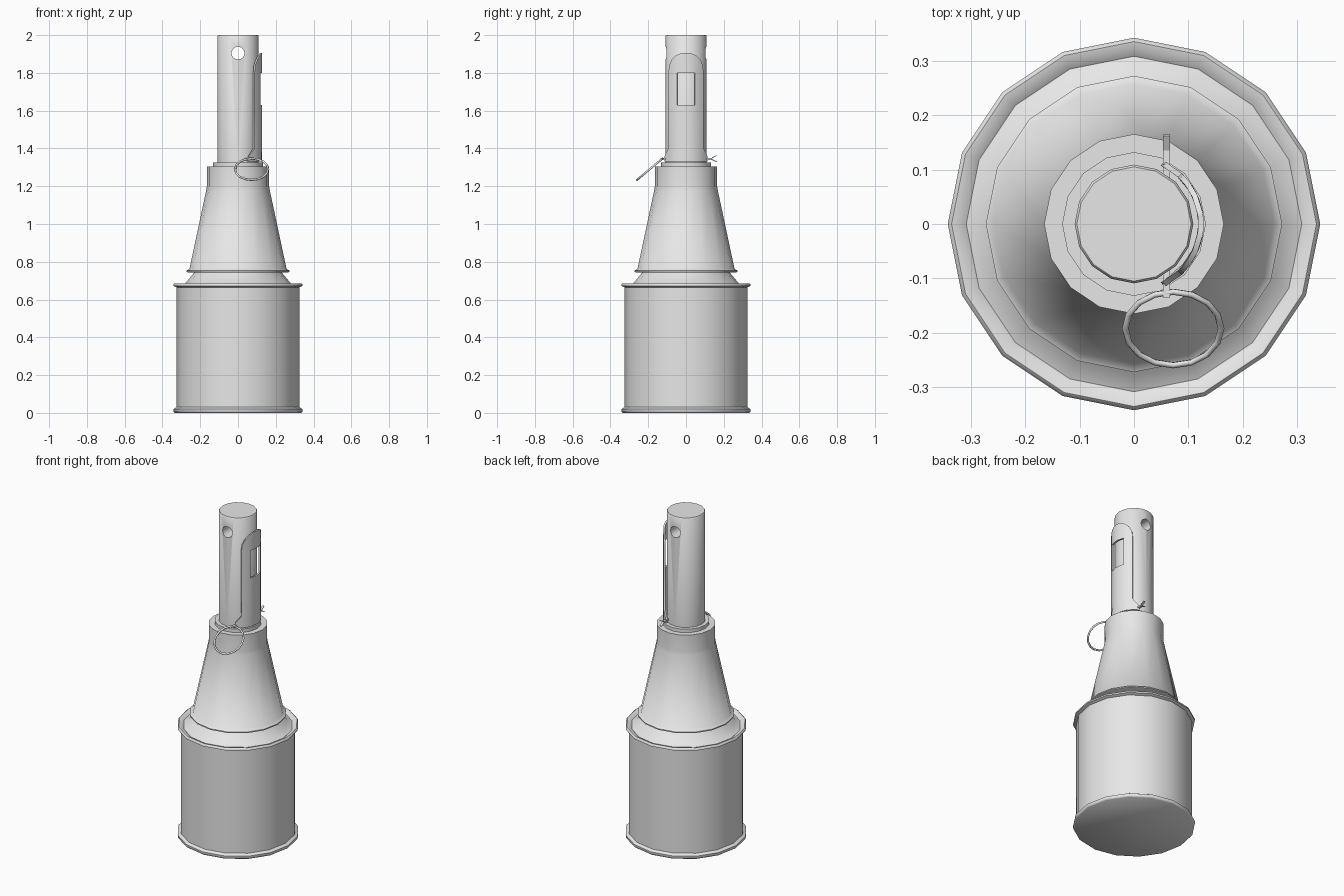
import bpy, bmesh, math
from mathutils import Matrix, Vector

if "Cube" in bpy.data.objects:
    bpy.data.objects.remove(bpy.data.objects["Cube"])

grey = bpy.data.materials.new("plain grey")
grey.diffuse_color = (0.8, 0.8, 0.8, 1)
grey.use_nodes = True
grey.node_tree.nodes["Principled BSDF"].inputs["Base Color"].default_value = grey.diffuse_color
SIDES = 16


def finish(obj, angle=50):
    """Assign the colour and smooth the object, keeping hard edges."""
    obj.data.materials.clear()
    obj.data.materials.append(grey)
    bpy.ops.object.select_all(action='DESELECT')
    obj.select_set(True)
    bpy.context.view_layer.objects.active = obj
    bpy.ops.object.shade_smooth_by_angle(angle=math.radians(angle))
    return obj


def make(name, bm):
    bmesh.ops.recalc_face_normals(bm, faces=bm.faces)
    mesh = bpy.data.meshes.new(name)
    bm.to_mesh(mesh)
    bm.free()
    obj = bpy.data.objects.new(name, mesh)
    bpy.context.collection.objects.link(obj)
    return obj


def apply(obj, mod):
    bpy.context.view_layer.objects.active = obj
    bpy.ops.object.modifier_apply(modifier=mod.name)


def lathe(name, profile):
    """Turn (radius, height) points round z and close both ends."""
    bm = bmesh.new()
    rings = []
    for r, z in profile:
        rings.append([bm.verts.new((r * math.cos(2 * math.pi * i / SIDES),
                                    r * math.sin(2 * math.pi * i / SIDES), z))
                      for i in range(SIDES)])
    for a, b in zip(rings, rings[1:]):
        for i in range(SIDES):
            j = (i + 1) % SIDES
            bm.faces.new((a[i], a[j], b[j], b[i]))
    bm.faces.new(rings[0])
    bm.faces.new(rings[-1])
    return make(name, bm)


# Canister with rolled rims and sloping shoulder
finish(lathe("canister", [
    (0.335, 0.0), (0.342, 0.006), (0.342, 0.02), (0.325, 0.03),
    (0.325, 0.665), (0.342, 0.672), (0.342, 0.68), (0.335, 0.686),
    (0.322, 0.683), (0.308, 0.673), (0.28, 0.685), (0.23, 0.745)]))

# Cone with lower lip and straight neck
finish(lathe("cone", [
    (0.265, 0.744), (0.272, 0.747), (0.272, 0.754), (0.257, 0.762),
    (0.168, 1.18), (0.165, 1.2), (0.165, 1.304)]))

# Stepped collar
finish(lathe("collar", [(0.132, 1.30), (0.132, 1.325)]))

# Handle with a cross hole near the top
handle = lathe("handle", [(0.109, 1.31), (0.109, 1.995), (0.105, 2.0)])
bpy.ops.mesh.primitive_cylinder_add(vertices=16, radius=0.034, depth=0.5,
                                    location=(0, 0, 1.905),
                                    rotation=(math.pi / 2, 0, 0))
cutter = bpy.context.object
cutter.hide_render = True
mod = handle.modifiers.new("hole", 'BOOLEAN')
mod.operation = 'DIFFERENCE'
mod.solver = 'EXACT'
mod.object = cutter
apply(handle, mod)
bpy.data.objects.remove(cutter)
finish(handle)

# Safety lever: curved strip with arched top, window and flared foot
rows = [(1.33, 65), (1.36, 63), (1.40, 47), (1.63, 47), (1.80, 47),
        (1.84, 45), (1.87, 37), (1.892, 25), (1.905, 9)]
cols = [-1, -0.73, -0.465, -0.23, 0, 0.23, 0.465, 0.73, 1]
bm = bmesh.new()
grid = [[bm.verts.new((0.118 * math.cos(math.radians(half * u)),
                       0.118 * math.sin(math.radians(half * u)), z))
         for u in cols] for z, half in rows]
for r in range(len(rows) - 1):
    for c in range(len(cols) - 1):
        if r == 3 and 2 <= c <= 5:
            continue  # window
        bm.faces.new((grid[r][c], grid[r][c + 1],
                      grid[r + 1][c + 1], grid[r + 1][c]))
lever = make("safety_lever", bm)
mod = lever.modifiers.new("thickness", 'SOLIDIFY')
mod.thickness = 0.010
mod.offset = -1
apply(lever, mod)
finish(lever)


def bar(name, start, end, width, height):
    """Flat bar running between two points."""
    a, b = Vector(start), Vector(end)
    bm = bmesh.new()
    bmesh.ops.create_cube(bm, size=1)
    bmesh.ops.scale(bm, vec=(width, (b - a).length, height), verts=bm.verts)
    tilt = math.atan2(b.z - a.z, b.y - a.y)
    bmesh.ops.transform(bm, verts=bm.verts,
                        matrix=Matrix.Translation((a + b) / 2)
                        @ Matrix.Rotation(tilt, 4, 'X'))
    return finish(make(name, bm), 30)


# Split pin through the lever foot, with two spread ends
bar("pin_shaft", (0.06, -0.135, 1.345), (0.06, 0.135, 1.345), 0.013, 0.010)
for name, dz in (("pin_end_upper", 0.018), ("pin_end_lower", -0.016)):
    bar(name, (0.06, 0.13, 1.345), (0.06, 0.163, 1.345 + dz), 0.013, 0.004)

# Pull ring hanging forward from the pin
bpy.ops.mesh.primitive_torus_add(major_segments=16, minor_segments=6,
                                 major_radius=0.088, minor_radius=0.006,
                                 location=(0.072, -0.192, 1.29),
                                 rotation=(math.radians(40), 0, 0))
ring = bpy.context.object
ring.name = "pull_ring"
finish(ring, 70)
